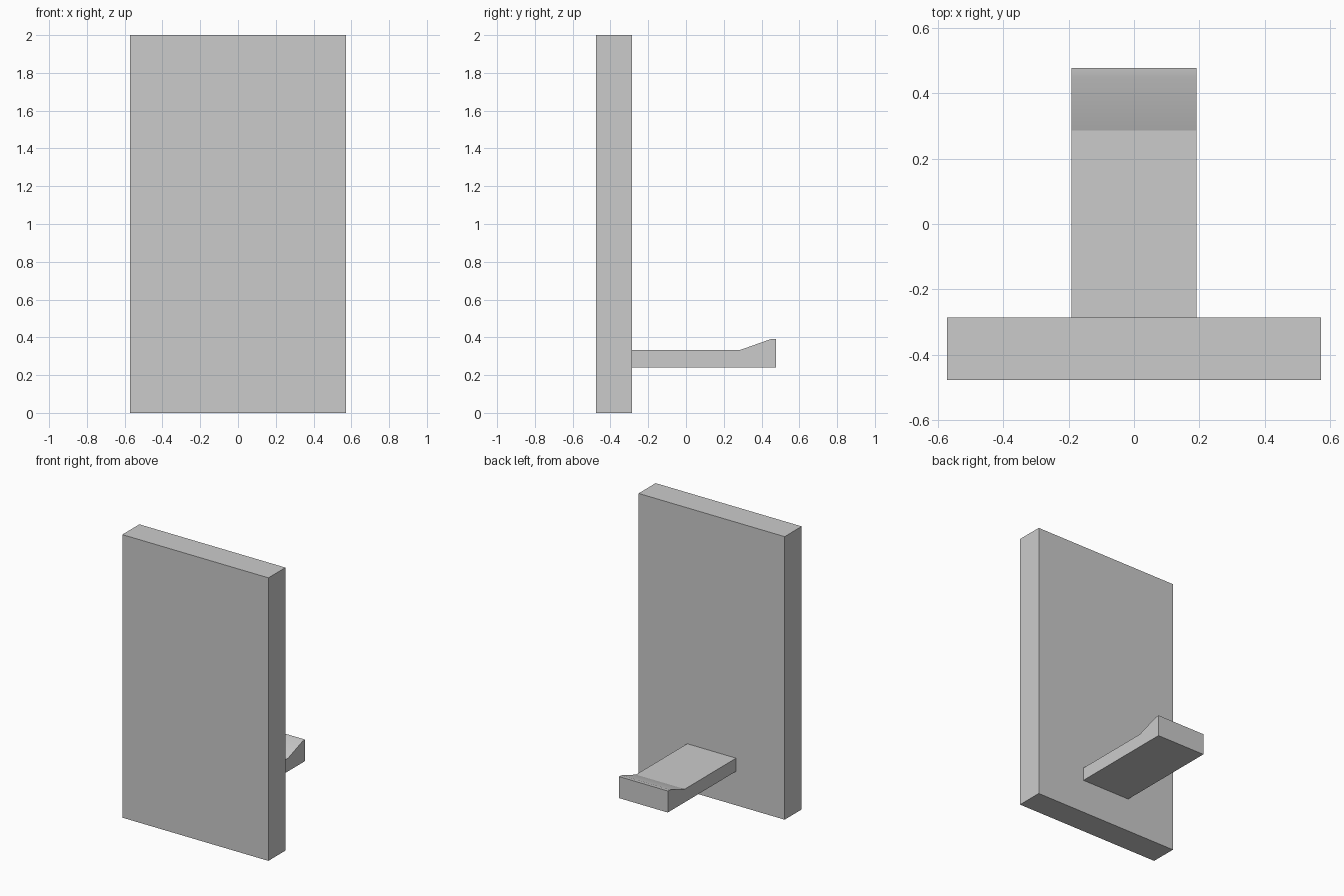
import bpy
import bmesh

cube = bpy.data.objects.get("Cube")
if cube:
    bpy.data.objects.remove(cube, do_unlink=True)

# Single plain grey
grey = bpy.data.materials.new("plain grey")
grey.use_nodes = True
colour = (0.6, 0.6, 0.6, 1)
grey.diffuse_color = colour
grey.node_tree.nodes["Principled BSDF"].inputs["Base Color"].default_value = colour


def extrude_profile(name, profile, half_width):
    """Sweep a closed (y, z) side profile across x."""
    bm = bmesh.new()
    face = bm.faces.new([bm.verts.new((-half_width, y, z)) for y, z in profile])
    swept = bmesh.ops.extrude_face_region(bm, geom=[face])
    verts = [v for v in swept["geom"] if isinstance(v, bmesh.types.BMVert)]
    bmesh.ops.translate(bm, verts=verts, vec=(2 * half_width, 0, 0))
    bmesh.ops.recalc_face_normals(bm, faces=bm.faces)
    mesh = bpy.data.meshes.new(name)
    bm.to_mesh(mesh)
    bm.free()
    mesh.materials.append(grey)
    obj = bpy.data.objects.new(name, mesh)
    bpy.context.collection.objects.link(obj)
    return obj


FRONT, JOINT, TIP = -0.476, -0.286, 0.476

# Upright slab
extrude_profile("panel", [(FRONT, 0), (JOINT, 0), (JOINT, 2), (FRONT, 2)], 0.571)

# Shelf arm behind the slab, with a ramped lip at its end
arm = extrude_profile("arm", [
    (JOINT, 0.24), (TIP, 0.24), (TIP, 0.392),
    (0.447, 0.39), (0.286, 0.333), (JOINT, 0.333),
], 0.191)

# Soft shading across the lip, sharp elsewhere
bpy.ops.object.select_all(action="DESELECT")
arm.select_set(True)
bpy.context.view_layer.objects.active = arm
bpy.ops.object.shade_smooth_by_angle(angle=0.31)
